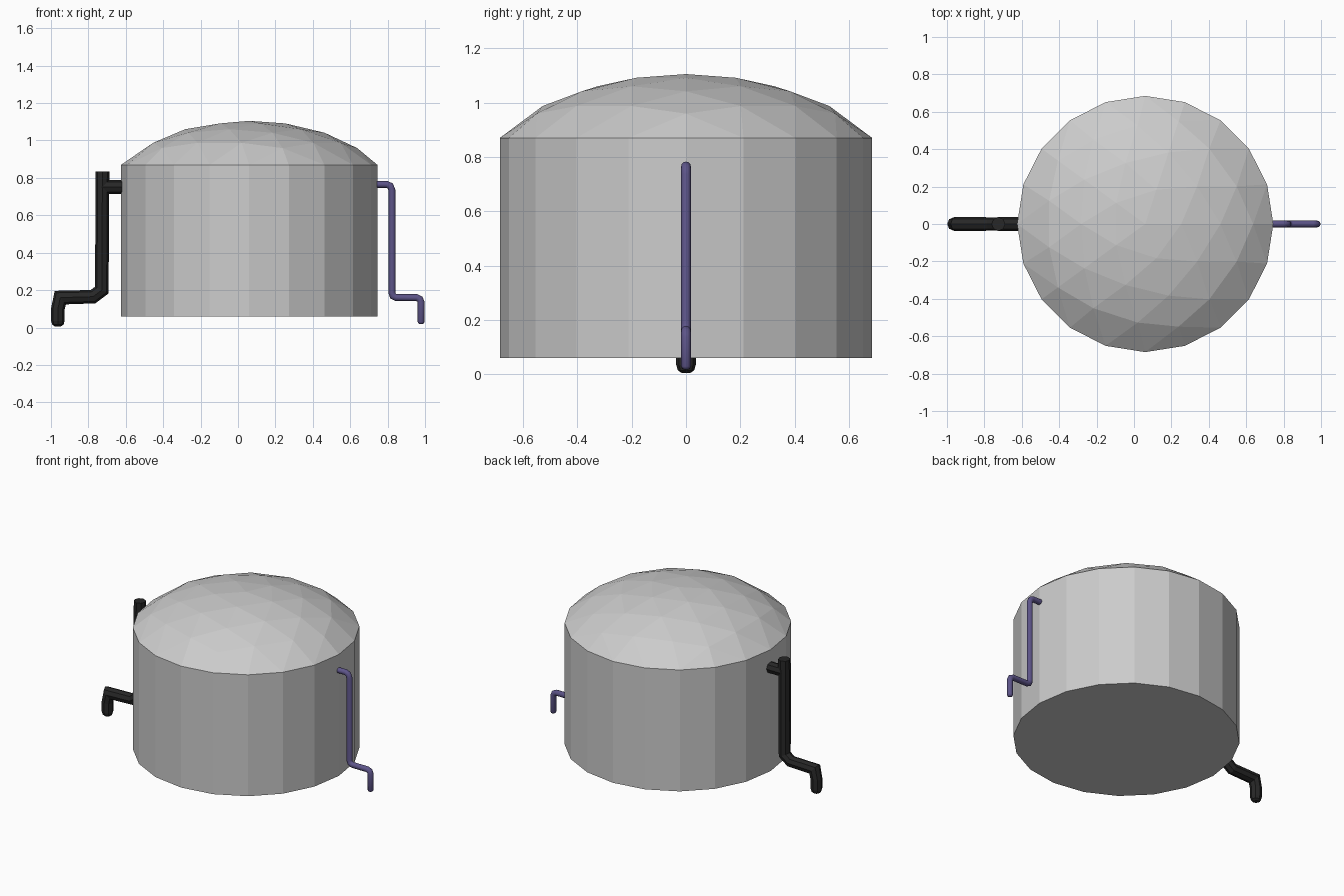
import bpy, bmesh, math
from mathutils import Vector

if "Cube" in bpy.data.objects:
    bpy.data.objects.remove(bpy.data.objects["Cube"])

CX, R, Z0, Z1 = 0.06, 0.685, 0.06, 0.87


def finish(bm, name, color=None, smooth=False):
    bmesh.ops.recalc_face_normals(bm, faces=bm.faces[:])
    me = bpy.data.meshes.new(name)
    bm.to_mesh(me)
    bm.free()
    ob = bpy.data.objects.new(name, me)
    bpy.context.collection.objects.link(ob)
    for p in me.polygons:
        p.use_smooth = smooth and len(p.vertices) == 4
    if color:
        mat = bpy.data.materials.get(color[0]) or bpy.data.materials.new(color[0])
        mat.diffuse_color = color[1]
        mat.use_nodes = True
        mat.node_tree.nodes["Principled BSDF"].inputs["Base Color"].default_value = mat.diffuse_color
        me.materials.append(mat)
    return ob


def tube(name, path, sides, color, smooth=False):
    """Mitred tube along (x, z, radius) points in the XZ plane."""
    bm = bmesh.new()
    pts = [Vector((x, 0, z)) for x, z, r in path]
    rings = []
    for i, p in enumerate(pts):
        a = (p - pts[i - 1]).normalized() if i else (pts[1] - p).normalized()
        b = (pts[i + 1] - p).normalized() if i < len(pts) - 1 else a
        t = (a + b).normalized()
        miter = 1 / max(t.dot(a), 0.4)
        n = Vector((-t.z, 0, t.x)) * miter
        r = path[i][2]
        ring = []
        for k in range(sides):
            ang = 2 * math.pi * k / sides
            ring.append(bm.verts.new(p + n * r * math.cos(ang) + Vector((0, r * math.sin(ang), 0))))
        rings.append(ring)
    for lo, hi in zip(rings, rings[1:]):
        for k in range(sides):
            j = (k + 1) % sides
            bm.faces.new((lo[k], lo[j], hi[j], hi[k]))
    bm.faces.new(rings[0])
    bm.faces.new(rings[-1])
    return finish(bm, name, color, smooth)


# tank wall: 20-sided drum with closed floor
bm = bmesh.new()
rims = [[bm.verts.new((CX + R * math.cos(math.pi * k / 10), R * math.sin(math.pi * k / 10), z))
         for k in range(20)] for z in (Z0, Z1)]
for k in range(20):
    j = (k + 1) % 20
    bm.faces.new((rims[0][k], rims[0][j], rims[1][j], rims[1][k]))
bm.faces.new(rims[0][::-1])
finish(bm, "tank_wall")

# dome roof: four geodesic rings from the pole of a squashed icosphere
bm = bmesh.new()
bmesh.ops.create_icosphere(bm, subdivisions=3, radius=1)
top = max(bm.verts, key=lambda v: v.co.z)
keep, ring = {top}, {top}
for _ in range(4):
    ring = {e.other_vert(v) for v in ring for e in v.link_edges} - keep
    keep |= ring
step = math.pi / 10
for v in keep:
    if v in ring:  # snap the rim to the wall
        a = round(math.atan2(v.co.y, v.co.x) / step) * step
        v.co = (CX + R * math.cos(a), R * math.sin(a), Z1)
    else:
        v.co = (CX + v.co.x * 0.766, v.co.y * 0.766, 1.105 - 0.425 * (1 - v.co.z))
bmesh.ops.delete(bm, geom=[v for v in bm.verts if v not in keep], context='VERTS')
finish(bm, "dome_roof")

# thick black drain pipe on the left, with its wall stub
black = ("black", (0.02, 0.02, 0.02, 1))
tube("drain_pipe", [(-0.725, 0.835, 0.037), (-0.728, 0.20, 0.036), (-0.775, 0.165, 0.036),
                    (-0.95, 0.16, 0.037), (-0.963, 0.10, 0.036), (-0.963, 0.035, 0.036),
                    (-0.963, 0.015, 0.03), (-0.963, 0.005, 0.015)], 8, black)
tube("drain_stub", [(-0.73, 0.752, 0.037), (-0.60, 0.752, 0.037)], 8, black)

# thin purple overflow pipe on the right
purple = ("purple", (0.11, 0.09, 0.25, 1))
path = [(0.72, 0.765, 0.018), (0.795, 0.765, 0.018), (0.814, 0.757, 0.018), (0.823, 0.735, 0.018),
        (0.823, 0.185, 0.018), (0.829, 0.168, 0.018), (0.845, 0.16, 0.018),
        (0.955, 0.16, 0.018), (0.972, 0.152, 0.018), (0.979, 0.135, 0.018),
        (0.979, 0.03, 0.018), (0.979, 0.022, 0.014), (0.979, 0.018, 0.006)]
tube("overflow_pipe", path, 12, purple, True)
